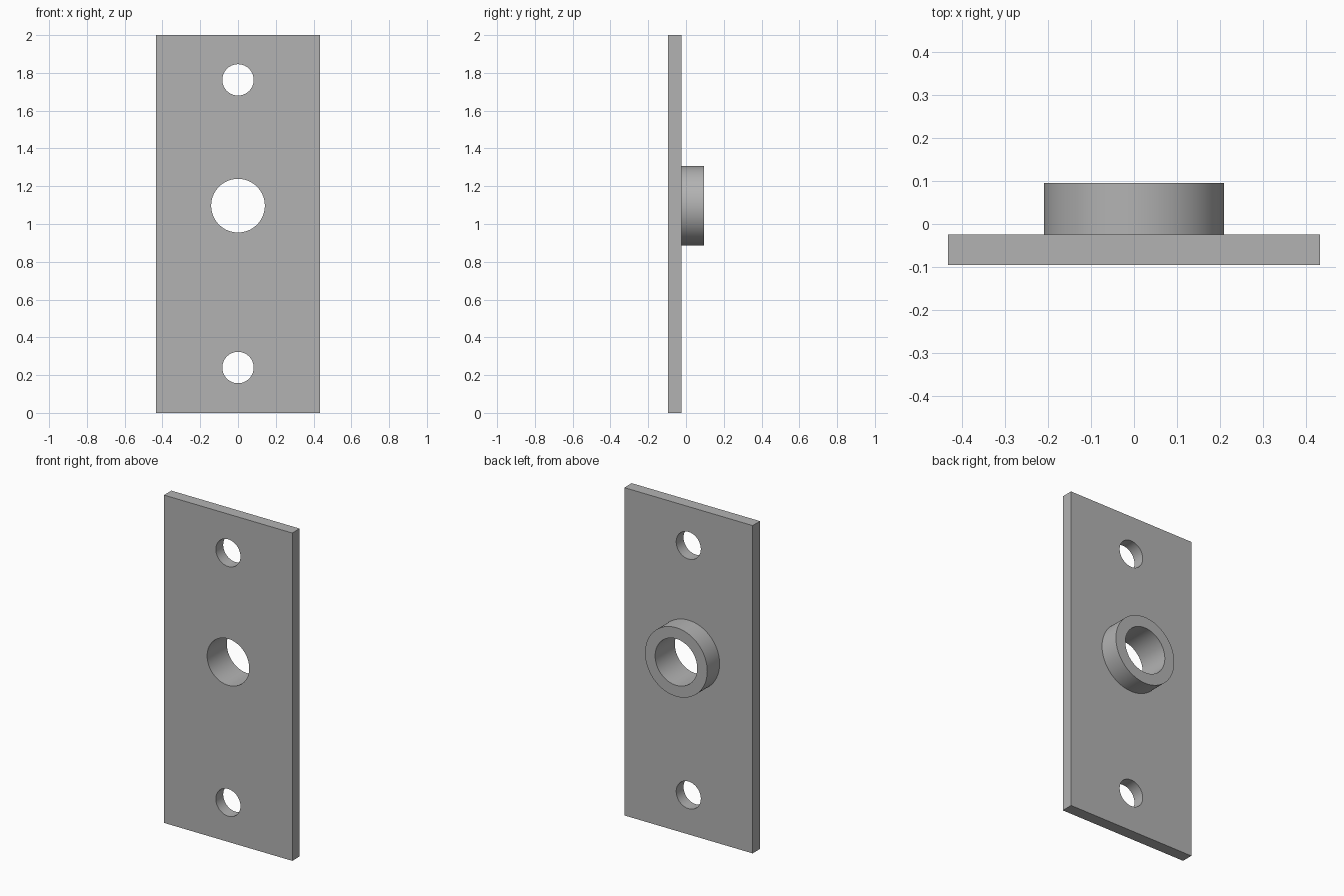
import bpy
from math import pi, radians

default = bpy.data.objects.get("Cube")
if default:
    bpy.data.objects.remove(default, do_unlink=True)

FRONT, FACE, BACK = -0.095, -0.024, 0.095   # plate front, plate rear, collar rear
HUB_Z = 1.097

steel = bpy.data.materials.new("grey_metal")
steel.use_nodes = True
grey = (0.45, 0.45, 0.45, 1)
steel.diffuse_color = grey
steel.node_tree.nodes["Principled BSDF"].inputs["Base Color"].default_value = grey


def cylinder(name, radius, z, y0, y1):
    """Cylinder lying along y from y0 to y1."""
    bpy.ops.mesh.primitive_cylinder_add(
        vertices=96, radius=radius, depth=y1 - y0,
        location=(0, (y0 + y1) / 2, z), rotation=(pi / 2, 0, 0))
    obj = bpy.context.object
    obj.name = name
    obj.data.materials.append(steel)
    return obj


def combine(target, tool, operation):
    """Apply a boolean and discard the tool object."""
    mod = target.modifiers.new(operation.lower(), "BOOLEAN")
    mod.object, mod.operation, mod.solver = tool, operation, "EXACT"
    bpy.context.view_layer.objects.active = target
    bpy.ops.object.modifier_apply(modifier=mod.name)
    bpy.data.objects.remove(tool, do_unlink=True)


# Flat rectangular plate
bpy.ops.mesh.primitive_cube_add(size=1, location=(0, (FRONT + FACE) / 2, 1))
plate = bpy.context.object
plate.name = "mounting_plate"
plate.scale = (0.866, FACE - FRONT, 2)
bpy.ops.object.transform_apply(location=True, rotation=True, scale=True)
plate.data.materials.append(steel)

# Raised collar on the rear, fused to the plate
collar = cylinder("collar", 0.21, HUB_Z, (FRONT + FACE) / 2, BACK)
combine(plate, collar, "UNION")

# Central bore and the two screw holes
for name, radius, z in (("bore", 0.142, HUB_Z),
                        ("upper_hole", 0.083, 1.763),
                        ("lower_hole", 0.083, 0.24)):
    combine(plate, cylinder(name, radius, z, -0.3, 0.3), "DIFFERENCE")

# Smooth round walls, crisp edges
bpy.ops.object.select_all(action="DESELECT")
plate.select_set(True)
bpy.context.view_layer.objects.active = plate
bpy.ops.object.shade_smooth_by_angle(angle=radians(30))
